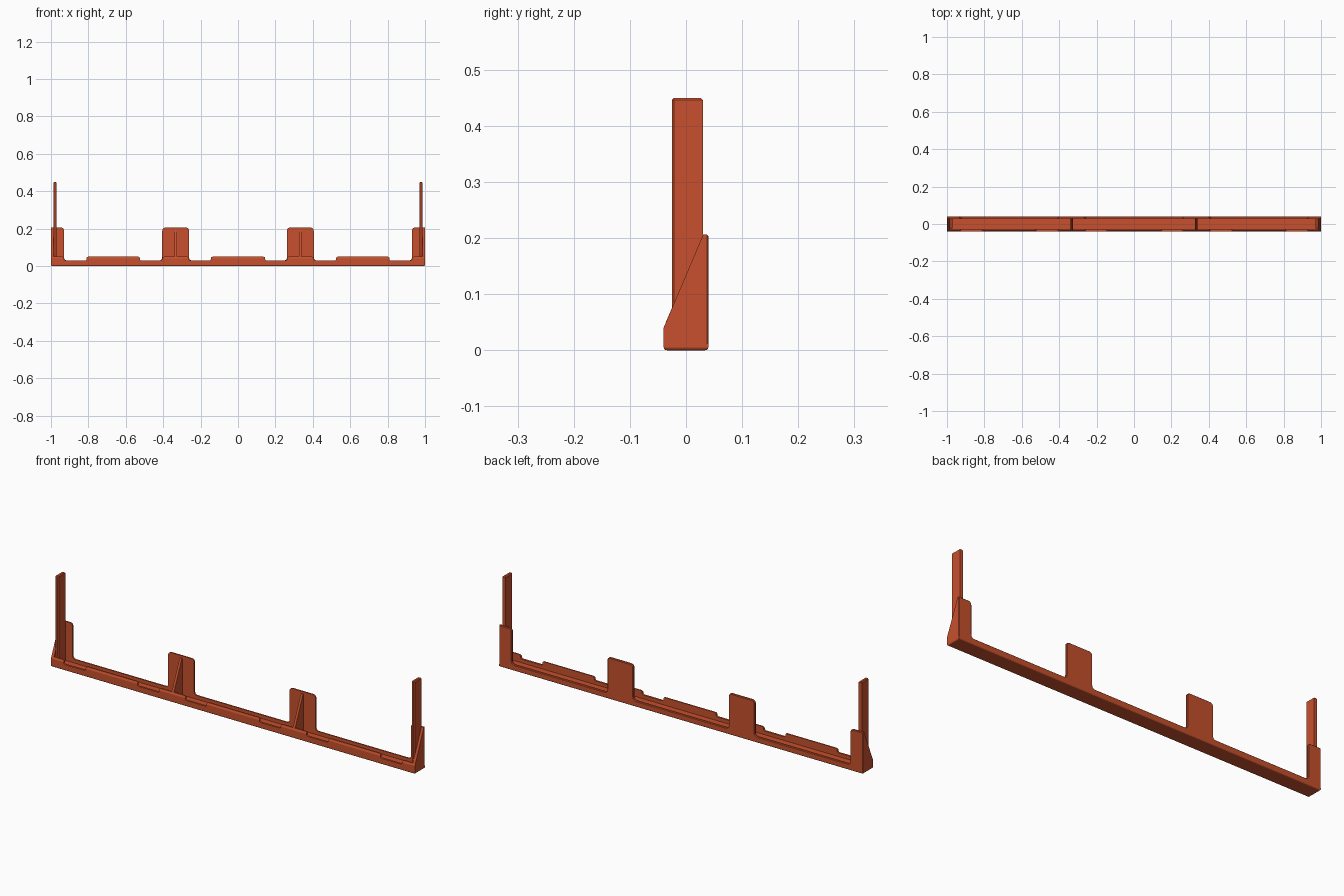
import bpy, bmesh
from mathutils import Vector

if "Cube" in bpy.data.objects:
    bpy.data.objects.remove(bpy.data.objects["Cube"])

orange = bpy.data.materials.new("burnt orange")
orange.diffuse_color = (0.57, 0.08, 0.026, 1)
orange.use_nodes = True
orange.node_tree.nodes["Principled BSDF"].inputs["Base Color"].default_value = orange.diffuse_color


def finish(name, bm):
    bmesh.ops.recalc_face_normals(bm, faces=bm.faces)
    me = bpy.data.meshes.new(name)
    bm.to_mesh(me)
    bm.free()
    ob = bpy.data.objects.new(name, me)
    bpy.context.collection.objects.link(ob)
    me.materials.append(orange)
    return ob


def prism(points, offset):
    """Extrude a flat outline along an offset."""
    bm = bmesh.new()
    face = bm.faces.new([bm.verts.new(p) for p in points])
    ext = bmesh.ops.extrude_face_region(bm, geom=[face])
    bmesh.ops.translate(bm, vec=offset,
                        verts=[v for v in ext["geom"] if isinstance(v, bmesh.types.BMVert)])
    return bm


def rounded(corners, steps=5):
    """Round each (x, z, radius) corner of an outline."""
    out, n = [], len(corners)
    for i, (x, z, r) in enumerate(corners):
        p = Vector((x, z))
        if r == 0:
            out.append(p)
            continue
        a = p + (Vector(corners[i - 1][:2]) - p).normalized() * r
        b = p + (Vector(corners[(i + 1) % n][:2]) - p).normalized() * r
        for k in range(steps + 1):
            t = k / steps
            out.append(a * (1 - t) ** 2 + p * 2 * t * (1 - t) + b * t * t)
    return out


def stepped_wall(end, low, raised, radius, y0, y1):
    """Long low wall with raised stretches (start, stop, height)."""
    pts = [(end, 0.006, 0), (-end, 0.006, 0)]
    for a, b, h in raised:
        first, last = a <= -end, b >= end
        if not first:
            pts.append((a, low, radius))
        pts.append((a, h, 0 if first else radius))
        pts.append((b, h, 0 if last else radius))
        if not last:
            pts.append((b, low, radius))
    return prism([(p.x, y0, p.y) for p in rounded(pts)], (0, y1 - y0, 0))


def box(x0, x1, y0, y1, z0, z1):
    return prism([(x0, y0, z0), (x1, y0, z0), (x1, y1, z0), (x0, y1, z0)], (0, 0, z1 - z0))


def bevel_edges(bm, rule, width, segments=1):
    bm.edges.ensure_lookup_table()
    edges = [e for e in bm.edges if all(rule(v.co) for v in e.verts)]
    bmesh.ops.bevel(bm, geom=edges, offset=width, segments=segments, profile=0.5,
                    affect='EDGES', clamp_overlap=True)


# floor of the rail with rounded lower edges
bm = box(-1, 1, -0.04, 0.04, 0, 0.012)
bevel_edges(bm, lambda c: c.z < 0.001, 0.006, 3)
finish("rail_floor", bm)

# back wall with four tall tabs
tabs = [(-1, -0.93), (-0.405, -0.262), (0.262, 0.405), (0.93, 1)]
bm = stepped_wall(1, 0.03, [(a, b, 0.206) for a, b in tabs], 0.018, 0.03, 0.04)
bevel_edges(bm, lambda c: c.y > 0.0399, 0.003)
finish("back_wall", bm)

# front lip with raised stretches, sloped along its upper front edge
lips = sorted(tabs + [(-0.81, -0.525), (-0.145, 0.145), (0.525, 0.81)])
lips = [(max(a, -0.995), min(b, 0.995), 0.05) for a, b in lips]
bm = stepped_wall(0.995, 0.03, lips, 0.009, -0.04, -0.03)
cut = bmesh.ops.bisect_plane(bm, geom=bm.verts[:] + bm.edges[:] + bm.faces[:], dist=1e-6,
                             plane_co=(0, -0.04, 0.04), plane_no=(0, -0.165, 0.07),
                             clear_outer=True)
bmesh.ops.holes_fill(bm, edges=[e for e in bm.edges if e.is_boundary], sides=0)
finish("front_lip", bm)

# triangular ribs bracing the middle tabs
for side, label in ((-1, "left"), (1, "right")):
    x = side * 0.333
    outline = [(-0.036, 0.01), (-0.036, 0.05), (0.026, 0.194), (0.032, 0.194), (0.032, 0.01)]
    finish(label + "_rib", prism([(x - 0.006, y, z) for y, z in outline], (0.012, 0, 0)))

    # sloped end wall
    outline = [(-0.04, 0.006), (-0.04, 0.04), (0.03, 0.205), (0.031, 0.205), (0.031, 0.006)]
    finish(label + "_end_wall",
           prism([(side, y, z) for y, z in outline], (-side * 0.014, 0, 0)))

    # tall thin end post with chamfered front and top
    lo, hi = sorted((side * 0.970, side * 0.987))
    bm = box(lo, hi, -0.025, 0.03, 0.008, 0.45)
    bevel_edges(bm, lambda c: c.z > 0.449 or c.y < -0.024, 0.004)
    finish(label + "_post", bm)
